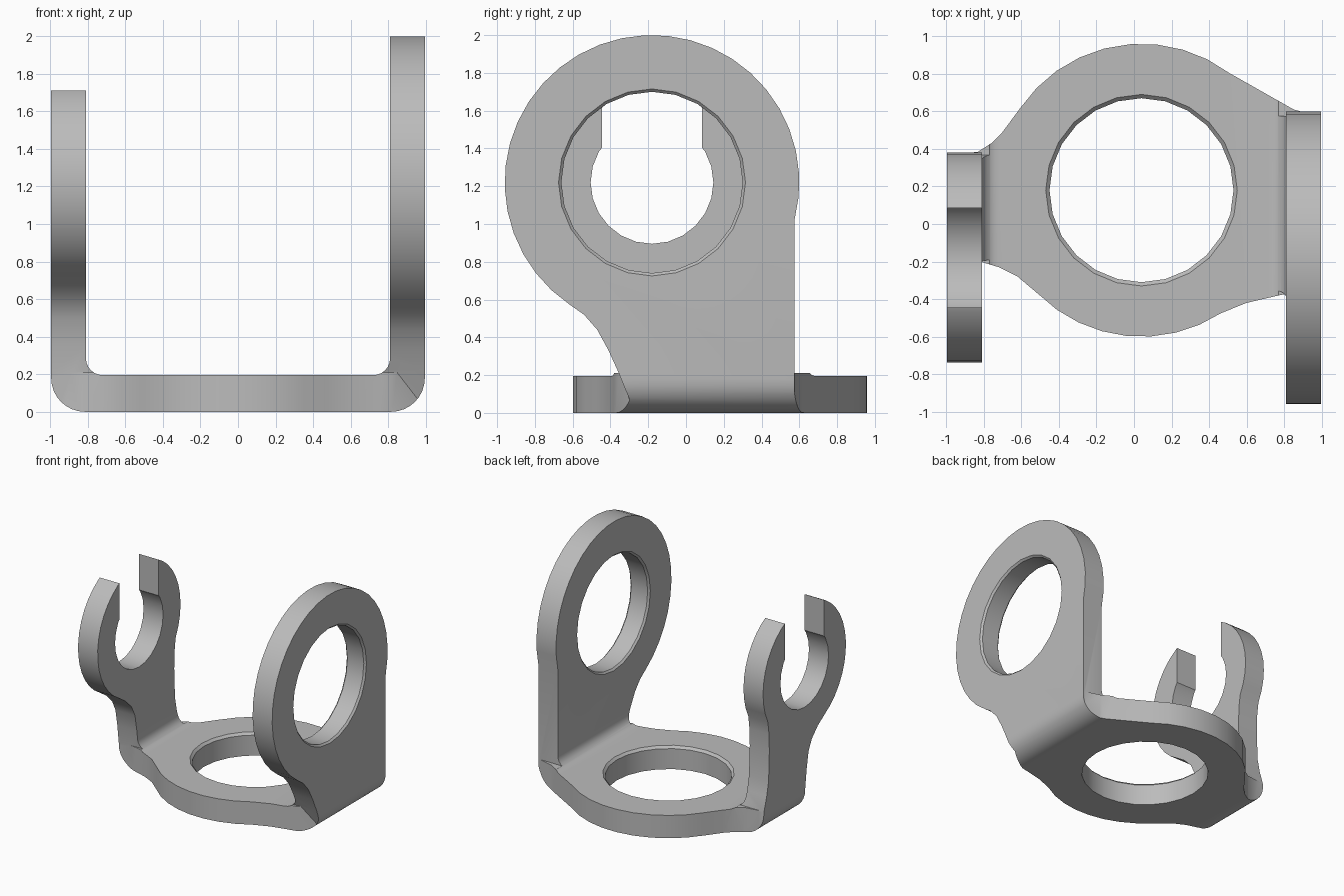
import bpy, bmesh
from math import sin, cos, radians

if "Cube" in bpy.data.objects:
    bpy.data.objects.remove(bpy.data.objects["Cube"])

steel = bpy.data.materials.new("plain_grey")
steel.use_nodes = True
GREY = (0.5, 0.5, 0.5, 1)
steel.diffuse_color = GREY
steel.node_tree.nodes["Principled BSDF"].inputs["Base Color"].default_value = GREY

PLACE = {"x": lambda p, u, v: (p, u, v),
         "y": lambda p, u, v: (u, p, v),
         "z": lambda p, u, v: (u, v, p)}


def arc(cu, cv, r, start, end, steps):
    """Points along an arc, angles in degrees."""
    angles = [radians(start + (end - start) * i / steps) for i in range(steps + 1)]
    return [(cu + r * cos(a), cv + r * sin(a)) for a in angles]


def loft(name, axis, stations):
    """Closed solid through outlines placed along an axis."""
    bm = bmesh.new()
    rings = [[bm.verts.new(PLACE[axis](p, u, v)) for u, v in pts] for p, pts in stations]
    for a, b in zip(rings, rings[1:]):
        for i in range(len(a)):
            j = (i + 1) % len(a)
            bm.faces.new((a[i], a[j], b[j], b[i]))
    bm.faces.new(rings[0])
    bm.faces.new(rings[-1])
    bmesh.ops.recalc_face_normals(bm, faces=bm.faces)
    mesh = bpy.data.meshes.new(name)
    bm.to_mesh(mesh)
    bm.free()
    mesh.materials.append(steel)
    ob = bpy.data.objects.new(name, mesh)
    bpy.context.collection.objects.link(ob)
    return ob


def combine(target, tool, operation):
    """Apply a boolean and discard the tool."""
    mod = target.modifiers.new(operation, "BOOLEAN")
    mod.operation, mod.solver, mod.object = operation, "EXACT", tool
    bpy.context.view_layer.objects.active = target
    bpy.ops.object.modifier_apply(modifier=mod.name)
    bpy.data.objects.remove(tool)


def round_cutter(name, axis, cu, cv, stations):
    return loft(name, axis, [(p, arc(cu, cv, r, 0, 345, 23)) for p, r in stations])


# Bent plate: U section with rounded outer bends and inner fillets
W, IN, T = 0.995, 0.81, 0.195
bend, fillet = 0.18, 0.09
section = (arc(-W + bend, bend, bend, 180, 270, 8)
           + arc(W - bend, bend, bend, 270, 360, 8)
           + [(W, 2.2), (IN, 2.2)]
           + arc(IN - fillet, T + fillet, fillet, 0, -90, 6)
           + arc(-IN + fillet, T + fillet, fillet, 270, 180, 6)
           + [(-IN, 2.2), (-W, 2.2)])
bracket = loft("bracket", "y", [(-1.3, section), (1.3, section)])

# Outline of the base, seen from above
base_outline = (arc(0.04, 0.18, 0.78, 53, 146, 9)
                + [(-0.70, 0.49), (-0.76, 0.43), (-0.83, 0.385), (-1.1, 0.35)]
                + [(-1.1, -0.16), (-0.82, -0.2), (-0.72, -0.23), (-0.62, -0.28)]
                + arc(0.04, 0.18, 0.78, 225, 303, 8)
                + [(0.6, -0.42), (0.75, -0.385), (0.82, -0.37), (0.99, -0.28), (1.1, -0.22)]
                + [(1.1, 0.54), (0.85, 0.61)])
outline = loft("base_outline", "z", [(-0.05, base_outline), (0.21, base_outline)])

# Outline of the tall ring wall, seen from the side
ring_outline = (arc(-0.18, 1.22, 0.78, -14.5, 236, 28)
                + [(-0.54, 0.52), (-0.47, 0.44), (-0.41, 0.33), (-0.36, 0.22),
                   (-0.27, 0), (-0.25, -0.1), (0.575, -0.1)])
combine(outline, loft("ring_outline", "x", [(0.7, ring_outline), (1.15, ring_outline)]), "UNION")

# Outline of the short fork wall
fork_outline = (arc(-0.18, 1.22, 0.56, -28, 232, 28)
                + [(-0.45, 0.73), (-0.36, 0.67), (-0.28, 0.59), (-0.235, 0.5), (-0.21, 0.36),
                   (-0.19, 0.2), (-0.18, -0.1), (0.37, -0.1), (0.37, 0.2),
                   (0.33, 0.33), (0.305, 0.45), (0.295, 0.7), (0.3, 0.85)])
combine(outline, loft("fork_outline", "x", [(-1.15, fork_outline), (-0.7, fork_outline)]), "UNION")
combine(bracket, outline, "INTERSECT")

# Holes with chamfered rims, and the open slot of the fork
cutters = [
    round_cutter("base_hole", "z", 0.04, 0.18,
                 [(-0.1, 0.49), (T - 0.02, 0.49), (T + 0.02, 0.53)]),
    round_cutter("ring_hole", "x", -0.18, 1.22,
                 [(IN - 0.02, 0.515), (IN + 0.015, 0.48), (W - 0.015, 0.48), (W + 0.02, 0.515)]),
    round_cutter("fork_hole", "x", -0.18, 1.22, [(-1.2, 0.325), (-0.7, 0.325)]),
]
slot = [(-0.445, 1.22), (0.085, 1.22), (0.085, 1.9), (-0.445, 1.9)]
cutters.append(loft("fork_slot", "x", [(-1.25, slot), (-0.65, slot)]))
for cutter in cutters:
    combine(bracket, cutter, "DIFFERENCE")

# Smooth curved edges, keep corners sharp
bpy.ops.object.select_all(action="DESELECT")
bracket.select_set(True)
bpy.context.view_layer.objects.active = bracket
bpy.ops.object.shade_smooth_by_angle(angle=radians(30))
